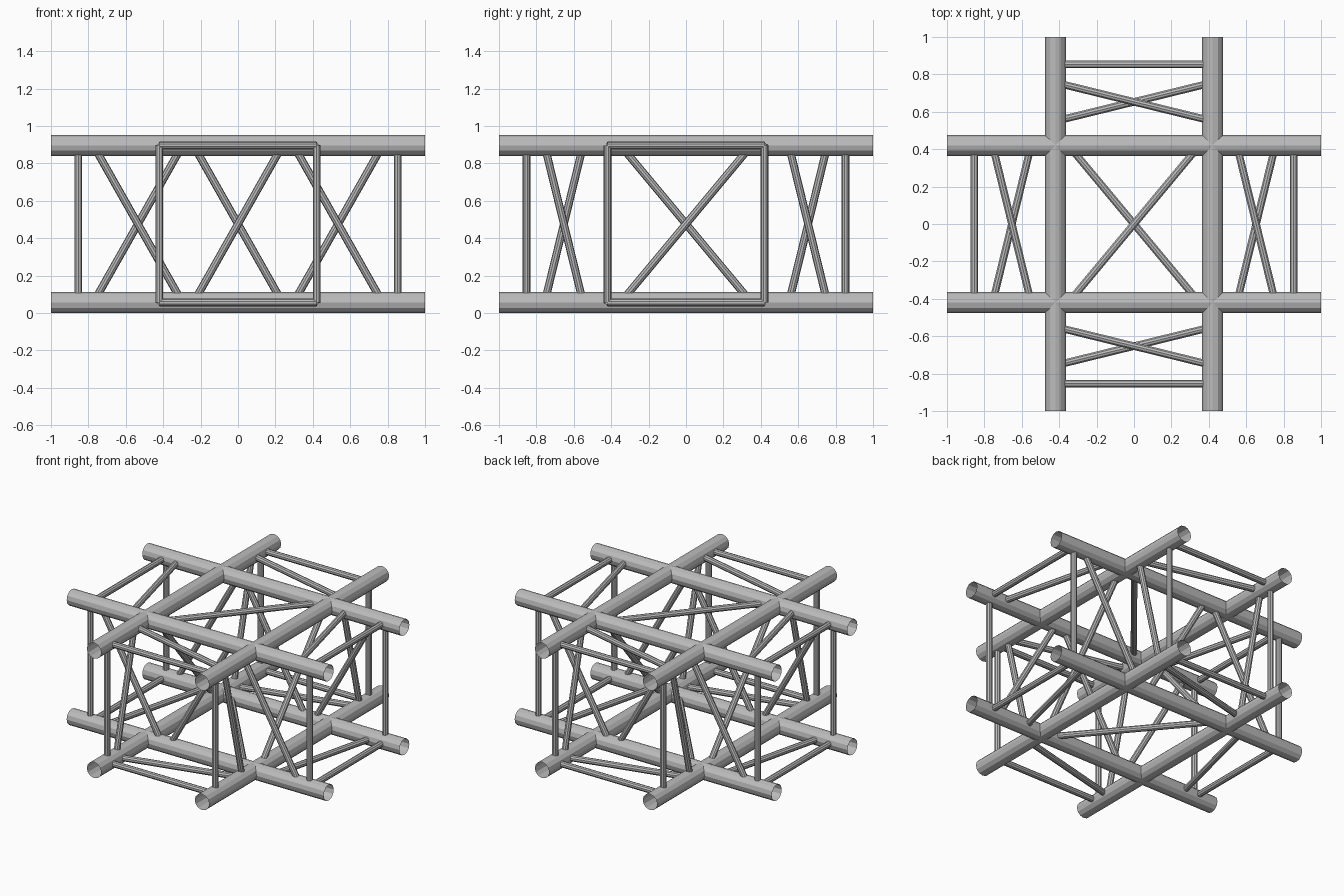
import bpy
import bmesh
from mathutils import Vector

cube = bpy.data.objects.get("Cube")
if cube:
    bpy.data.objects.remove(cube, do_unlink=True)

# Brushed metal
metal = bpy.data.materials.new("grey_metal")
metal.use_nodes = True
GREY = (0.5, 0.5, 0.5, 1)
metal.diffuse_color = GREY
metal.node_tree.nodes["Principled BSDF"].inputs["Base Color"].default_value = GREY

C = 0.42           # chord offset from the centre line
R_CHORD = 0.056
R_BRACE = 0.021
MID_Z = C + R_CHORD
POST = 0.853       # distance of straight braces from the centre


def tube(name, a, b, radius, sides):
    """Open-ended tube from a to b, given relative to the truss centre."""
    a, b = Vector(a), Vector(b)
    bm = bmesh.new()
    bmesh.ops.create_cone(bm, cap_ends=False, segments=sides, radius1=radius,
                          radius2=radius, depth=(b - a).length)
    mesh = bpy.data.meshes.new(name)
    bm.to_mesh(mesh)
    bm.free()
    mesh.materials.append(metal)
    obj = bpy.data.objects.new(name, mesh)
    obj.location = (a + b) / 2 + Vector((0, 0, MID_Z))
    obj.rotation_mode = 'QUATERNION'
    obj.rotation_quaternion = (b - a).to_track_quat('Z', 'Y')
    bpy.context.collection.objects.link(obj)


def brace(name, a, b):
    tube(name, a, b, R_BRACE, 10)


def zigzag(name, place, half, arm_centre, arm_half):
    """Centre diagonal plus one return diagonal in each arm.
    place(along, across) maps the lacing plane into space."""
    brace(name + "_centre", place(-half, -C), place(half, C))
    near, far = arm_centre - arm_half, arm_centre + arm_half
    for s, side in ((1, "a"), (-1, "b")):
        brace(name + "_arm_" + side, place(s * near, s * C), place(s * far, -s * C))


for u in (-C, C):
    for v, level in ((-C, "lower"), (C, "upper")):
        # Main chords
        tube(level + "_chord_x", (-1, u, v), (1, u, v), R_CHORD, 12)
        tube(level + "_chord_y", (u, -1, v), (u, 1, v), R_CHORD, 12)

for s in (-1, 1):
    p = s * POST
    for q in (-C, C):
        # Posts and cross bars near the open ends
        brace("post_x", (p, q, -C), (p, q, C))
        brace("post_y", (q, p, -C), (q, p, C))
        brace("cross_bar_x", (p, -C, q), (p, C, q))
        brace("cross_bar_y", (-C, p, q), (C, p, q))

    # Vertical lacing, opposite on facing sides
    zigzag("side_lacing_x", lambda t, w: (-s * t, s * C, w), 0.238, 0.535, 0.238)
    zigzag("side_lacing_y", lambda t, w: (s * C, s * t, w), 0.35, 0.653, 0.103)

    # Horizontal lacing, opposite on upper and lower levels
    zigzag("level_lacing_x", lambda t, w: (s * t, w, s * C), 0.35, 0.653, 0.103)
    for e in (-1, 1):
        brace("level_lacing_y", (e * s * C, e * 0.55, s * C),
              (-e * s * C, e * 0.756, s * C))
